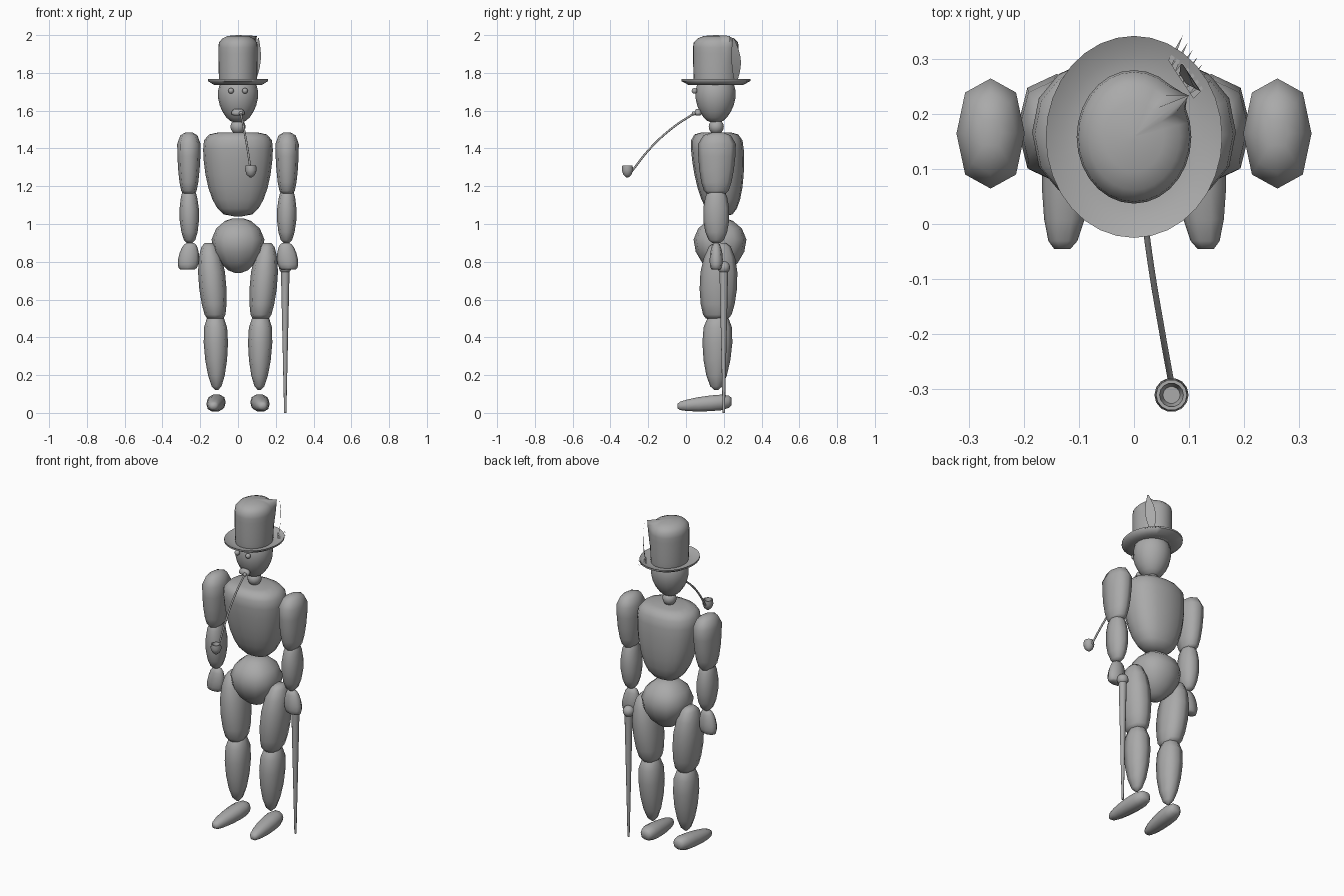
import bpy, bmesh
from math import sin, cos, pi, radians
from mathutils import Vector

cube = bpy.data.objects.get("Cube")
if cube:
    bpy.data.objects.remove(cube)

GREY = (.4, .4, .4, 1)
grey = bpy.data.materials.new("plain_grey")
grey.use_nodes = True
grey.diffuse_color = GREY
grey.node_tree.nodes["Principled BSDF"].inputs["Base Color"].default_value = GREY


def finish(name, bm):
    """Turn a bmesh into a smooth-shaded grey object."""
    bmesh.ops.recalc_face_normals(bm, faces=bm.faces[:])
    mesh = bpy.data.meshes.new(name)
    bm.to_mesh(mesh)
    bm.free()
    mesh.materials.append(grey)
    obj = bpy.data.objects.new(name, mesh)
    bpy.context.collection.objects.link(obj)
    bpy.ops.object.select_all(action='DESELECT')
    obj.select_set(True)
    bpy.context.view_layer.objects.active = obj
    bpy.ops.object.shade_smooth_by_angle(angle=radians(60))
    return obj


def stack(name, rings, width, depth, sides, roundness=1, lengthwise=False):
    """Skin a closed stack of (centre, scale) ovals, standing or lying lengthwise."""
    bm = bmesh.new()
    loops = []
    for centre, scale in rings:
        loop = []
        for i in range(sides):
            angle = 2 * pi * i / sides
            across, along = [abs(f) ** roundness * (scale if f > 0 else -scale)
                             for f in (cos(angle), sin(angle))]
            across, along = across * width, along * depth
            offset = (across, 0, along) if lengthwise else (across, along, 0)
            loop.append(bm.verts.new(Vector(centre) + Vector(offset)))
        loops.append(loop)
    for lower, upper in zip(loops, loops[1:]):
        for i in range(sides):
            j = (i + 1) % sides
            bm.faces.new((lower[i], lower[j], upper[j], upper[i]))
    bm.faces.new(loops[0])
    bm.faces.new(loops[-1])
    return finish(name, bm)


def swell(name, low, high, width, depth, peak=.5, base=.3, tip=.3, curve=.5,
          sides=8, rows=7, roundness=.85, lengthwise=False):
    """Body segment that swells from its base to its peak and closes toward its tip."""
    rings = []
    for i in range(rows + 1):
        t = (1 - cos(pi * i / rows)) / 2
        end, gap = (base, (peak - t) / peak) if t < peak else (tip, (t - peak) / (1 - peak))
        bulge = max(cos(pi / 2 * gap), 0) ** curve
        rings.append((Vector(low).lerp(Vector(high), t), end + (1 - end) * bulge))
    return stack(name, rings, width, depth, sides, roundness, lengthwise)


def ball(name, centre, radius):
    bm = bmesh.new()
    bmesh.ops.create_uvsphere(bm, u_segments=12, v_segments=8, radius=radius)
    bmesh.ops.translate(bm, vec=centre, verts=bm.verts[:])
    finish(name, bm)


# Trunk and neck
swell("torso", (0, .19, 1.04), (0, .16, 1.485), .185, .14, peak=.85, base=.1, tip=.55,
      curve=.35, sides=16, rows=10)
swell("pelvis", (0, .18, .74), (0, .18, 1.03), .14, .14, peak=.6, base=.1, tip=.2, curve=.6, sides=12)
ball("neck", (0, .16, 1.515), .04)

# Arms, hands, legs and shoes on both sides
for side, label in ((1, "left_"), (-1, "right_")):
    def at(x, y, z):
        return side * x, y, z

    swell(label + "upper_arm", at(.26, .16, 1.16), at(.26, .165, 1.485), .062, .1,
          peak=.8, base=.5)
    swell(label + "forearm", at(.256, .16, .9), at(.26, .16, 1.2), .052, .07)
    swell(label + "hand", at(.267, .16, .76), at(.253, .16, .9), .056, .035, peak=.3, base=.7)
    swell(label + "thigh", at(.12, .165, .5), at(.153, .18, .9), .073, .1, base=.6)
    swell(label + "shin", at(.113, .16, .12), at(.12, .17, .53), .065, .08, peak=.7, base=.1)
    swell(label + "shoe", at(.13, -.045, .036), at(.11, .24, .06), .05, .044,
          peak=.75, tip=.5, sides=10, lengthwise=True)

# Cane
bm = bmesh.new()
bmesh.ops.create_cone(bm, cap_ends=True, segments=12, radius1=.006, radius2=.023, depth=.76)
bmesh.ops.translate(bm, vec=(.25, .2, .38), verts=bm.verts[:])
finish("cane", bm)
ball("cane_knob", (.25, .2, .77), .033)

# Head and face
swell("head", (0, .155, 1.54), (0, .157, 1.79), .107, .107, peak=.6, base=.25, tip=.5,
      curve=.6, sides=16, rows=10, roundness=1)
for side, label in ((1, "left_"), (-1, "right_")):
    ball(label + "eye", (side * .037, .045, 1.705), .015)
swell("lips", (0, .064, 1.575), (0, .064, 1.61), .036, .02, peak=.3, base=.6, sides=10)

# Hat: upturned brim and a domed crown with one pulled corner
brim = ((.6, 1.735), (.8, 1.737), (1, 1.757), (1, 1.767), (.8, 1.75), (.6, 1.747))
stack("hat_brim", [((0, .158, z), scale) for scale, z in brim], .16, .183, 32)
crown = swell("hat_crown", (0, .158, 1.735), (0, .158, 2), .104, .121, peak=.8, base=.92,
              tip=.05, curve=.35, sides=28, rows=12, roundness=1)
axis, corner = Vector((0, .158)), Vector((.102, .077))
for vert in crown.data.vertices:
    offset = vert.co.xy - axis
    if vert.co.z > 1.83 and offset.length > .03 and offset.angle(corner) < radians(6.5):
        vert.co.xy = axis + offset.lerp(corner, (vert.co.z - 1.83) / .17)

# Feather: leaf-shaped vane with short barbs at its foot
foot, tip = Vector((.085, .262, 1.74)), Vector((.108, .25, 1.985))
across, outward = Vector((.55, -.83, 0)), Vector((.6, .8, 0))
bm = bmesh.new()
rows = []
for i in range(9):
    t = i / 8
    middle = foot.lerp(tip, t) + outward * .012 * sin(pi * t)
    half = across * (.004 + .026 * sin(pi * t))
    rows.append([bm.verts.new(middle + half * k) for k in (-1, 0, 1)])
for lower, upper in zip(rows, rows[1:]):
    for k in (0, 1):
        bm.faces.new((lower[k], lower[k + 1], upper[k + 1], upper[k]))
for i in range(-3, 4):
    root = foot + across * i * .012 + Vector((0, 0, .02))
    point = root + outward * .05 + across * i * .004
    bm.faces.new([bm.verts.new(p) for p in (root - across * .006, root + across * .006, point)])
finish("feather", bm)

# Pipe: curved stem, mouthpiece and hollow bowl
stem = bpy.data.curves.new("pipe_stem", 'CURVE')
stem.dimensions = '3D'
stem.bevel_depth = .0055
stem.bevel_resolution = 2
stem.use_fill_caps = True
spline = stem.splines.new('BEZIER')
path = ((.014, .05, 1.59), (.03, -.07, 1.51), (.05, -.19, 1.4), (.068, -.29, 1.275))
spline.bezier_points.add(len(path) - 1)
for knot, place in zip(spline.bezier_points, path):
    knot.co = place
    knot.handle_left_type = knot.handle_right_type = 'AUTO'
stem.materials.append(grey)
bpy.context.collection.objects.link(bpy.data.objects.new("pipe_stem", stem))
ball("pipe_mouthpiece", (.016, .042, 1.586), .011)
bowl = ((.2, 1.247), (.7, 1.26), (1, 1.285), (.9, 1.31), (.7, 1.31), (.5, 1.285))
stack("pipe_bowl", [((.068, -.31, z), scale) for scale, z in bowl], .031, .031, 14)
